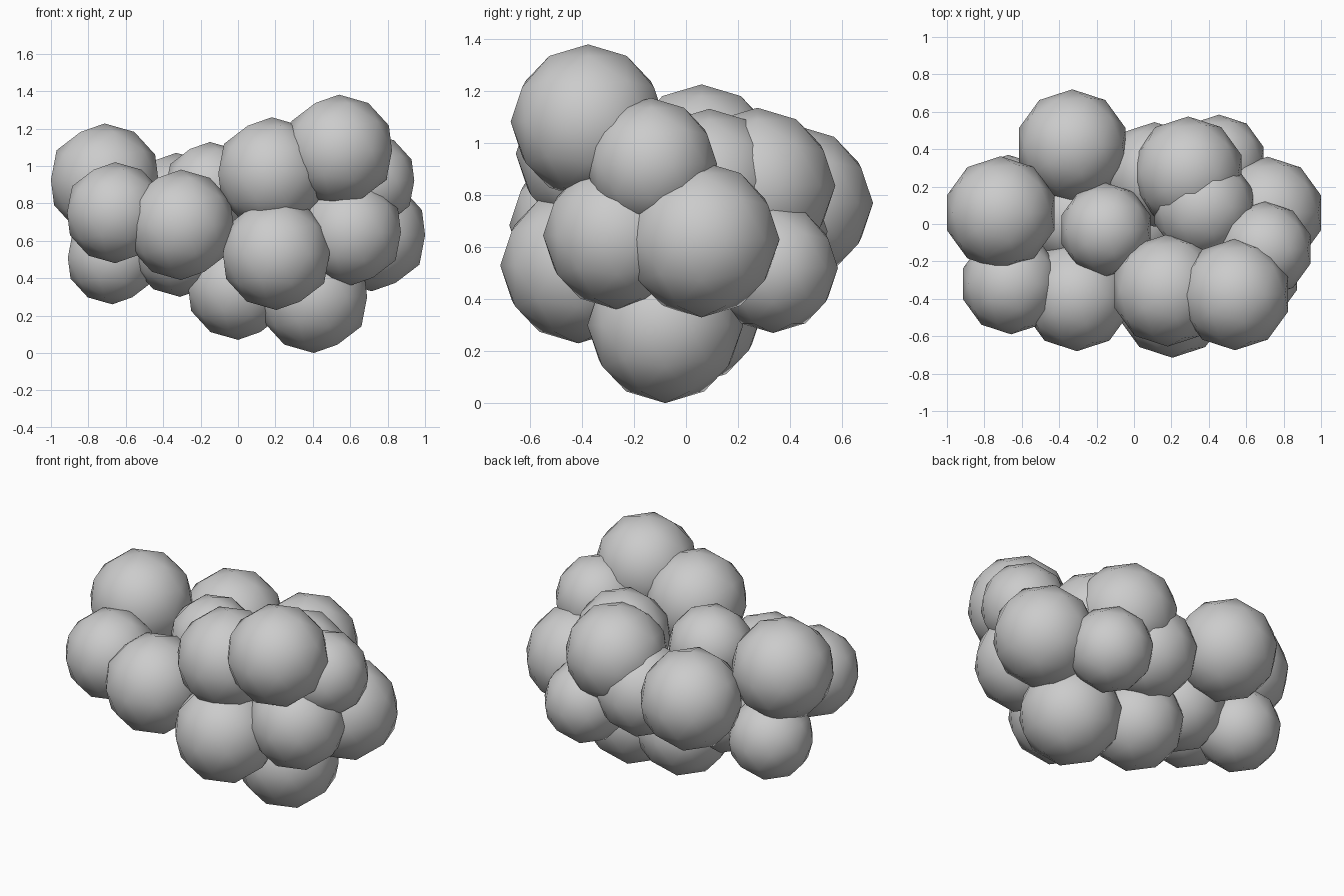
import bpy

# One neutral grey for the whole cluster
grey = bpy.data.materials.new("soft_grey")
grey.diffuse_color = (0.6, 0.6, 0.6, 1.0)


def add_lumps(part, balls):
    """Add low-poly, smooth-shaded balls given as (x, y, z, radius)."""
    for i, (x, y, z, r) in enumerate(balls, 1):
        bpy.ops.mesh.primitive_ico_sphere_add(subdivisions=2, radius=r, location=(x, y, z))
        ball = bpy.context.object
        ball.name = f"{part}_{i}"
        ball.data.name = ball.name
        ball.data.materials.append(grey)
        bpy.ops.object.shade_smooth()


# Underside of the clump
add_lumps("bottom_puff", [
    (0.405, -0.08, 0.30, 0.30),
    (0.00, 0.015, 0.35, 0.28),
    (-0.31, 0.03, 0.57, 0.27),
    (-0.672, 0.12, 0.51, 0.25),
])

# Front row
add_lumps("front_puff", [
    (-0.657, -0.32, 0.75, 0.27),
    (-0.305, -0.385, 0.685, 0.295),
    (0.205, -0.415, 0.53, 0.30),
    (0.60, -0.265, 0.645, 0.285),
])

# Right end
add_lumps("right_puff", [
    (0.715, 0.06, 0.63, 0.30),
    (0.70, -0.135, 0.92, 0.255),
])

# Back row
add_lumps("back_puff", [
    (-0.33, 0.42, 0.77, 0.30),
    (0.11, 0.265, 0.66, 0.28),
    (0.455, 0.335, 0.52, 0.25),
    (0.29, 0.275, 0.837, 0.30),
])

# Crown
add_lumps("top_puff", [
    (-0.713, 0.06, 0.925, 0.302),
    (-0.15, -0.03, 0.878, 0.25),
    (0.18, -0.355, 0.96, 0.30),
    (0.54, -0.377, 1.083, 0.298),
    (0.375, 0.09, 0.853, 0.28),
])
